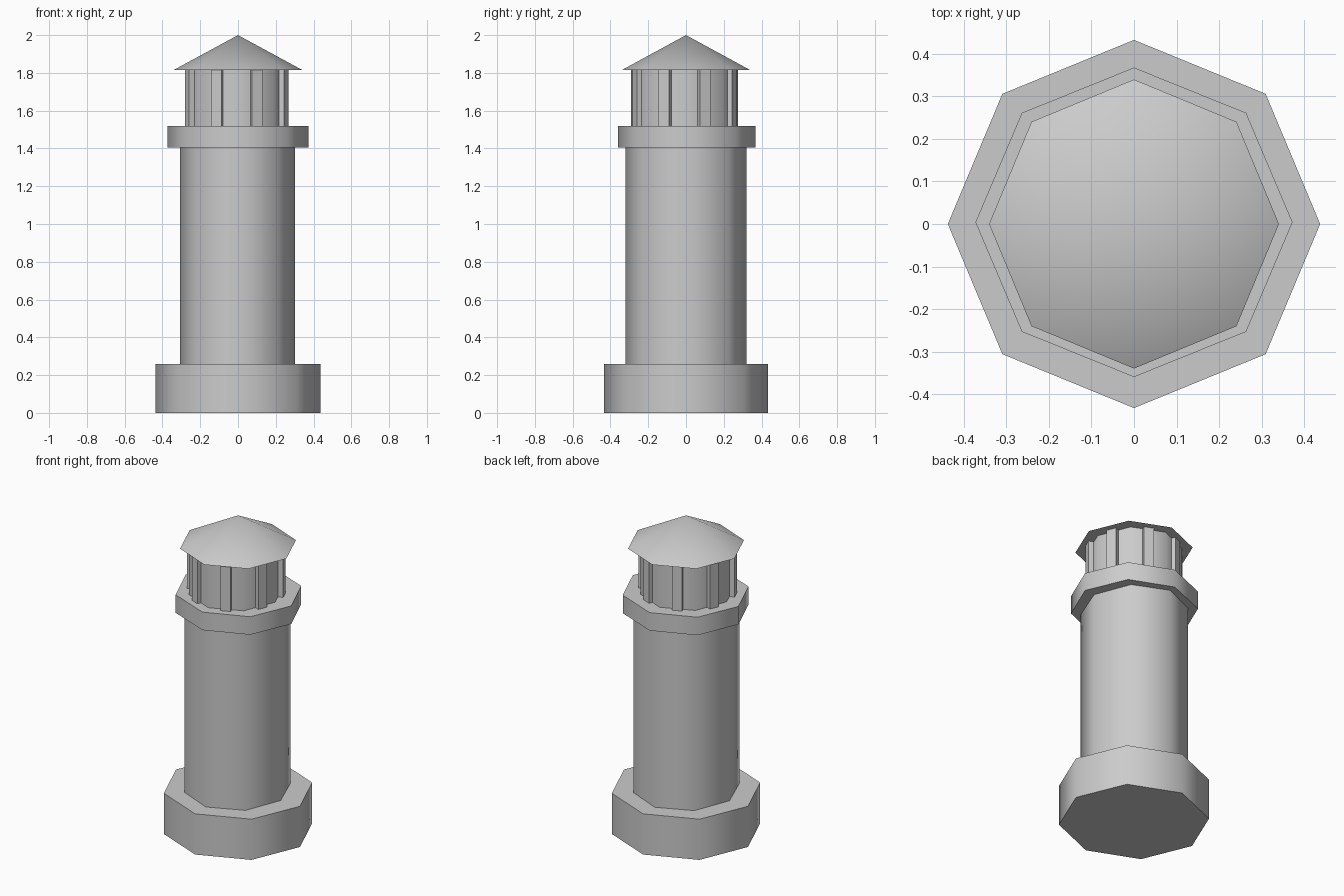
import bpy
from math import cos, sin, pi, radians

cube = bpy.data.objects.get("Cube")
if cube:
    bpy.data.objects.remove(cube)

stone = bpy.data.materials.new("pale_grey_stone")
stone.use_nodes = True
grey = (0.6, 0.6, 0.6, 1)
stone.diffuse_color = grey
stone.node_tree.nodes["Principled BSDF"].inputs["Base Color"].default_value = grey


def finish(name, smooth=True):
    obj = bpy.context.object
    obj.name = name
    obj.data.materials.append(stone)
    if smooth:
        bpy.ops.object.shade_smooth_by_angle(angle=radians(60))
    return obj


def octagon(name, rx, ry, bottom, top, centre=(0, 0), tip=1):
    """Eight-sided drum, or a cone when tip is 0, with corners on the axes."""
    bpy.ops.mesh.primitive_cone_add(
        vertices=8, radius1=1, radius2=tip, depth=top - bottom,
        location=(*centre, (bottom + top) / 2))
    bpy.context.object.scale = (rx, ry, 1)
    bpy.ops.object.transform_apply(location=False, rotation=False)
    return finish(name)


# Tower body
octagon("base", 0.438, 0.433, 0, 0.26)
octagon("tower_shaft", 0.304, 0.321, 0.25, 1.41, (-0.003, 0))
octagon("gallery", 0.373, 0.364, 1.405, 1.52, (0, 0.004))

# Lantern room with a post in the middle of each side
LANTERN = (-0.007, -0.008)
octagon("lantern_room", 0.274, 0.283, 1.51, 1.815, LANTERN)
for i in range(8):
    a = (i + 0.5) * pi / 4
    bpy.ops.mesh.primitive_cube_add(
        size=1, rotation=(0, 0, a),
        location=(LANTERN[0] + 0.27 * cos(a), LANTERN[1] + 0.27 * sin(a), 1.666))
    bpy.context.object.scale = (0.03, 0.06, 0.298)
    bpy.ops.object.transform_apply(location=False, rotation=False)
    finish(f"lantern_post_{i + 1}", smooth=False)

# Roof
octagon("roof", 0.341, 0.34, 1.815, 2.0, tip=0)
